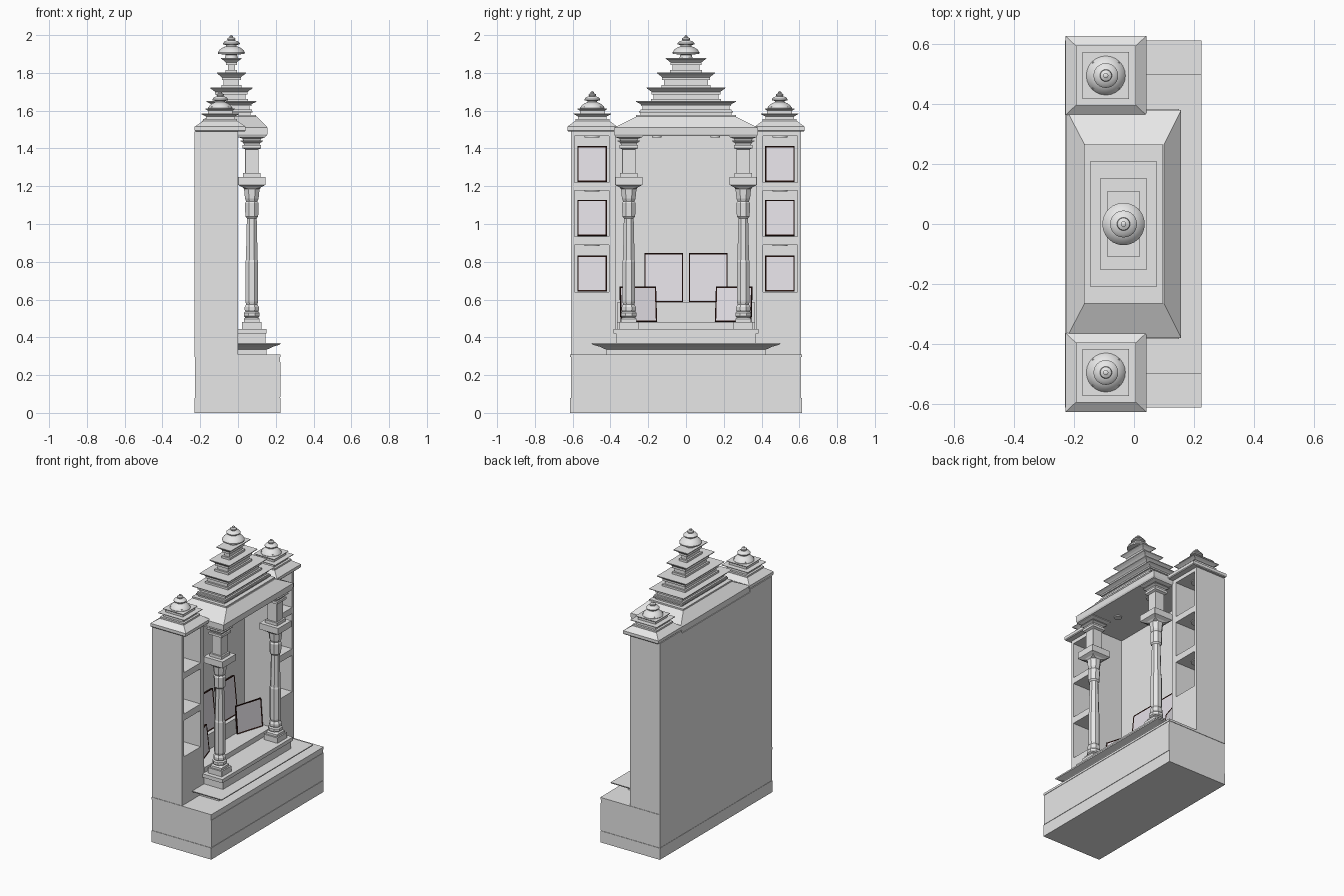
import bpy, bmesh, math
from mathutils import Matrix


def material(name, rgb):
    m = bpy.data.materials.new(name)
    m.diffuse_color = (*rgb, 1)
    return m


STONE = material("pale_grey", (0.8, 0.8, 0.8))
DARK = material("dark_brown", (0.025, 0.008, 0.006))
PICTURE = material("picture_grey", (0.8, 0.77, 0.82))


def finish(name, bm, mats):
    bmesh.ops.recalc_face_normals(bm, faces=bm.faces[:])
    me = bpy.data.meshes.new(name)
    bm.to_mesh(me)
    bm.free()
    ob = bpy.data.objects.new(name, me)
    bpy.context.collection.objects.link(ob)
    for m in mats:
        me.materials.append(m)
    return ob


def loft(name, rings):
    """rings of (z, x0, x1, y0, y1, chamfer) joined bottom to top"""
    bm = bmesh.new()
    eight = any(r[5] > 0 for r in rings)
    loops = []
    for z, x0, x1, y0, y1, c in rings:
        if eight:
            c = max(c, 0.0005)
            pts = [(x0 + c, y0), (x1 - c, y0), (x1, y0 + c), (x1, y1 - c),
                   (x1 - c, y1), (x0 + c, y1), (x0, y1 - c), (x0, y0 + c)]
        else:
            pts = [(x0, y0), (x1, y0), (x1, y1), (x0, y1)]
        loops.append([bm.verts.new((x, y, z)) for x, y in pts])
    n = len(loops[0])
    for a, b in zip(loops, loops[1:]):
        for i in range(n):
            j = (i + 1) % n
            bm.faces.new((a[i], a[j], b[j], b[i]))
    bm.faces.new(loops[0])
    bm.faces.new(loops[-1])
    return finish(name, bm, [STONE])


def box(name, x0, x1, y0, y1, z0, z1):
    return loft(name, [(z0, x0, x1, y0, y1, 0), (z1, x0, x1, y0, y1, 0)])


def stack(name, cx, cy, levels, oct_range=None):
    """levels of (z, half x, half y) around one axis"""
    rings = []
    for z, hx, hy in levels:
        c = 0.58 * hx if oct_range and oct_range[0] <= z <= oct_range[1] else 0
        rings.append((z, cx - hx, cx + hx, cy - hy, cy + hy, c))
    return loft(name, rings)


def lathe(name, cx, cy, z0, profile, seg=24):
    bm = bmesh.new()
    vs = [bm.verts.new((r, 0, z)) for r, z in profile]
    es = [bm.edges.new(p) for p in zip(vs, vs[1:])]
    bmesh.ops.spin(bm, geom=vs + es, cent=(0, 0, 0), axis=(0, 0, 1),
                   angle=2 * math.pi, steps=seg)
    bmesh.ops.remove_doubles(bm, verts=bm.verts[:], dist=1e-5)
    bm.transform(Matrix.Translation((cx, cy, z0)))
    ob = finish(name, bm, [STONE])
    bpy.context.view_layer.objects.active = ob
    ob.select_set(True)
    bpy.ops.object.shade_smooth_by_angle(angle=math.radians(35))
    ob.select_set(False)


def picture(name, x, y, z, w, h, turn=0, lean=0.1):
    """dark frame with an inset picture, facing +x and leaning back"""
    bm = bmesh.new()
    bmesh.ops.create_cube(bm, size=1)
    bm.transform(Matrix.Translation((0, 0, h / 2)) @ Matrix.Diagonal((0.012, w, h, 1)))
    front = [f for f in bm.faces if f.normal.x > 0.9]
    bmesh.ops.inset_region(bm, faces=front, thickness=0.009, depth=-0.003)
    front[0].material_index = 1
    bm.transform(Matrix.Translation((x, y, z)) @ Matrix.Rotation(turn, 4, 'Z')
                 @ Matrix.Rotation(-lean, 4, 'Y'))
    finish(name, bm, [DARK, PICTURE])


FINIAL = [(0, -0.03), (0.036, -0.03), (0.03, -0.005), (0.07, 0), (0.071, 0.008),
          (0.062, 0.022), (0.045, 0.034), (0.028, 0.04), (0.028, 0.046), (0.044, 0.05),
          (0.045, 0.056), (0.036, 0.066), (0.018, 0.071), (0.022, 0.077),
          (0.02, 0.083), (0.009, 0.088), (0.009, 0.094), (0, 0.099)]

# Base cabinet
box("plinth", -0.23, 0.225, -0.613, 0.613, 0, 0.08)
box("base_cabinet", -0.228, 0.222, -0.61, 0.61, 0.08, 0.295)
box("base_front_panel", 0.222, 0.225, -0.61, 0.61, 0.083, 0.27)
box("base_top", -0.23, 0.225, -0.613, 0.613, 0.295, 0.31)

# Flared ledge and steps leading into the alcove
loft("flared_ledge", [(z, 0, x, -y, y, 0) for z, x, y in
     [(0.31, 0.15, 0.42), (0.335, 0.15, 0.42), (0.34, 0.165, 0.435),
      (0.35, 0.185, 0.455), (0.362, 0.223, 0.497), (0.37, 0.225, 0.5)]])
box("alcove_floor", -0.21, 0.0, -0.38, 0.38, 0.31, 0.42)
box("lower_step", 0, 0.145, -0.37, 0.37, 0.37, 0.42)
box("upper_step", -0.21, 0.15, -0.385, 0.385, 0.42, 0.445)
box("altar_step_front", -0.21, 0.0, -0.365, 0.365, 0.445, 0.48)
box("altar_step_back", -0.21, -0.13, -0.365, 0.365, 0.48, 0.585)
box("back_panel", -0.23, -0.21, -0.38, 0.38, 0.31, 1.47)

# Mirrored side parts
for side, s in (("left", -1), ("right", 1)):
    def sbox(name, x0, x1, a, b, z0, z1):
        box(side + "_" + name, x0, x1, *sorted((a * s, b * s)), z0, z1)

    # Side cabinet with three open niches
    sbox("cabinet_outer_wall", -0.23, 0, 0.59, 0.61, 0.31, 1.49)
    sbox("cabinet_inner_wall", -0.23, 0, 0.37, 0.407, 0.31, 1.49)
    sbox("cabinet_back", -0.23, -0.215, 0.407, 0.59, 0.31, 1.49)
    for i, (z0, z1) in enumerate([(0.31, 0.64), (0.89, 0.935), (1.178, 1.22), (1.465, 1.49)]):
        sbox(f"cabinet_shelf_{i}", -0.215, 0, 0.407, 0.59, z0, z1)
        if i < 3:
            picture(f"{side}_niche_picture_{i}", -0.185, 0.497 * s, z1 + 0.003, 0.155, 0.19)
        if i:
            lathe(f"{side}_niche_lamp_{i}", -0.1, 0.497 * s, z0,
                  [(0, -0.006), (0.04, -0.006), (0.04, 0.001)])

    # Side roof, small tiers and finial
    cy, cx = 0.496 * s, -0.094
    stack(side + "_roof", cx, cy, [(1.49, 0.13, 0.128), (1.495, 0.135, 0.132), (1.515, 0.135, 0.132),
                                   (1.545, 0.092, 0.092)])
    stack(side + "_roof_tiers", cx, cy, [(z, h, h) for z, h in
          [(1.545, 0.09), (1.556, 0.09), (1.556, 0.075), (1.568, 0.075), (1.574, 0.084),
           (1.582, 0.1), (1.586, 0.1), (1.586, 0.066), (1.6, 0.066), (1.608, 0.078),
           (1.611, 0.078), (1.611, 0.045), (1.622, 0.045)]])
    lathe(side + "_finial", cx, cy, 1.605, [(r * 0.92, max(z, 0)) for r, z in FINIAL])

    # Pillar: square blocks with an eight-sided shaft
    stack(side + "_pillar", 0.073, 0.303 * s, [(z, h, h) for z, h in
          [(0.445, 0.052), (0.482, 0.052), (0.482, 0.042), (0.497, 0.042), (0.505, 0.034),
           (0.512, 0.042), (0.53, 0.042), (0.537, 0.034), (0.545, 0.038), (0.56, 0.038),
           (0.575, 0.03), (0.59, 0.034), (0.8, 0.034), (0.81, 0.031), (1.03, 0.026),
           (1.04, 0.034), (1.11, 0.036), (1.12, 0.03), (1.135, 0.036), (1.185, 0.041),
           (1.195, 0.05), (1.207, 0.072), (1.25, 0.072), (1.25, 0.046), (1.27, 0.046),
           (1.27, 0.035), (1.395, 0.035), (1.402, 0.05), (1.418, 0.05), (1.418, 0.04),
           (1.43, 0.045), (1.438, 0.06), (1.443, 0.06), (1.443, 0.045), (1.452, 0.05),
           (1.46, 0.073), (1.467, 0.073)]], oct_range=(0.5, 1.19))

    # Alcove pictures and ceiling lamps
    picture(side + "_large_picture", -0.16, 0.118 * s, 0.587, 0.205, 0.26)
    picture(side + "_small_picture", -0.085, 0.25 * s, 0.482, 0.2, 0.187, turn=-0.3 * s)
    lathe(side + "_ceiling_lamp", 0.0, 0.155 * s, 1.465,
          [(0, -0.006), (0.025, -0.006), (0.025, 0.001)])

# Central canopy roof
loft("canopy_roof", [(1.465, -0.225, 0.15, -0.375, 0.375, 0), (1.475, -0.225, 0.155, -0.38, 0.38, 0),
                     (1.51, -0.225, 0.157, -0.38, 0.38, 0), (1.568, -0.165, 0.1, -0.265, 0.265, 0)])

# Stepped spire: each tier is a neck with a thin flared eave
cx = -0.035
stack("spire_plinth", cx, 0, [(1.568, 0.13, 0.265), (1.578, 0.13, 0.265), (1.578, 0.1, 0.24),
                              (1.59, 0.1, 0.24), (1.59, 0.112, 0.25), (1.598, 0.112, 0.25)])
TIERS = [(1.598, 1.65, 0.132, 0.265), (1.65, 1.722, 0.112, 0.208),
         (1.722, 1.802, 0.077, 0.153), (1.802, 1.88, 0.055, 0.108)]
for i, (z0, z1, hx, hy) in enumerate(TIERS):
    h = z1 - z0
    stack(f"spire_tier_{i}", cx, 0, [(z0 + h * t, hx - d, hy - d) for t, d in
          [(0, 0.024), (0.18, 0.024), (0.18, 0.036), (0.5, 0.036), (0.5, 0.026),
           (0.68, 0.026), (0.8, 0.016), (0.93, 0.001), (1, 0)]])
lathe("spire_finial", cx, 0, 1.901, FINIAL)
